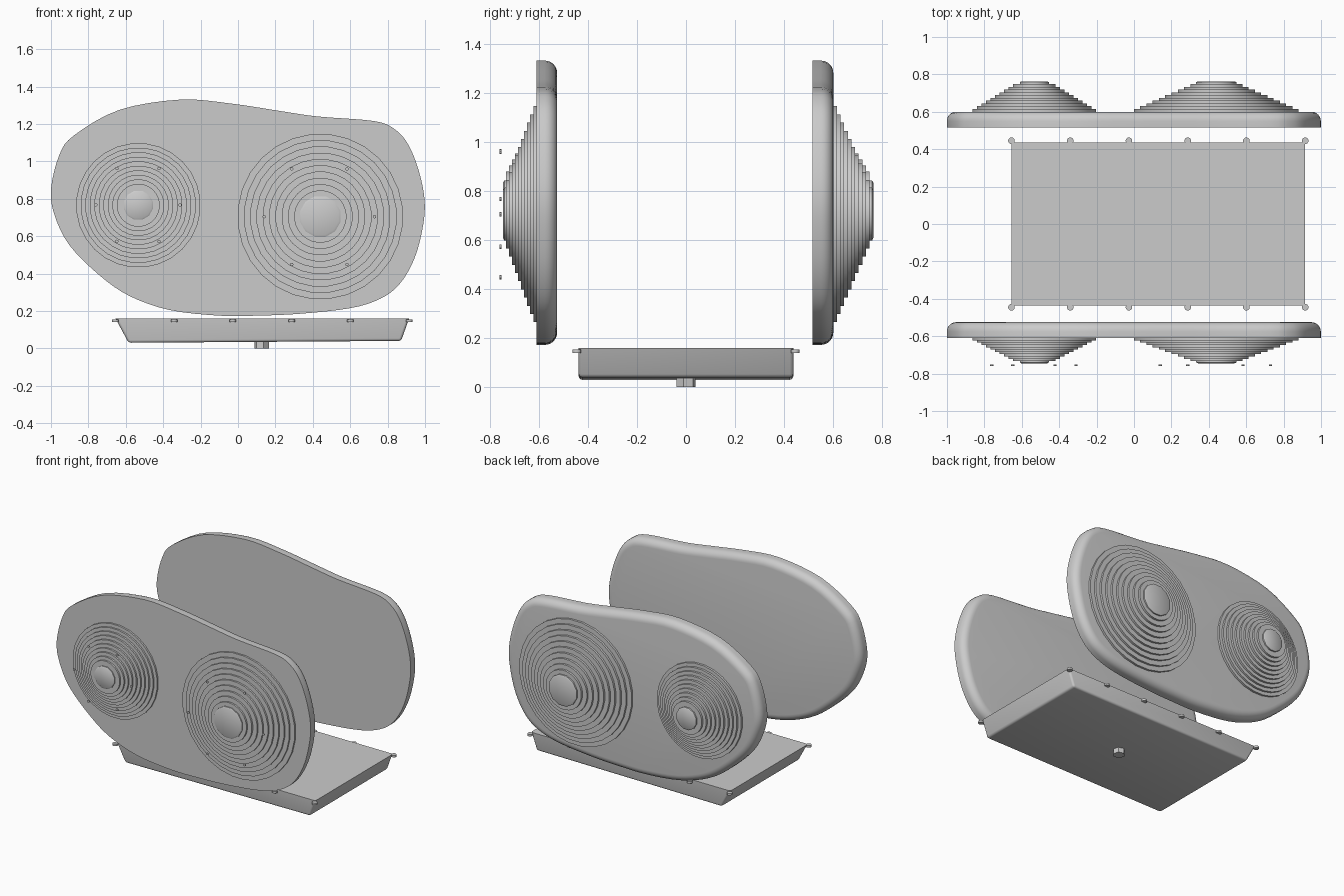
import bpy
import bmesh
from math import cos, sin, pi, radians
from mathutils import Vector

cube = bpy.data.objects.get("Cube")
if cube:
    bpy.data.objects.remove(cube, do_unlink=True)

grey = bpy.data.materials.new("plain_grey")
grey.use_nodes = True
GREY = (0.6, 0.6, 0.6, 1)
grey.diffuse_color = GREY
grey.node_tree.nodes["Principled BSDF"].inputs["Base Color"].default_value = GREY


def finish(name, bm, smooth=True):
    bmesh.ops.recalc_face_normals(bm, faces=bm.faces)
    mesh = bpy.data.meshes.new(name)
    bm.to_mesh(mesh)
    bm.free()
    mesh.materials.append(grey)
    if smooth:
        mesh.shade_smooth()
        mesh.set_sharp_from_angle(angle=radians(35))
    obj = bpy.data.objects.new(name, mesh)
    bpy.context.collection.objects.link(obj)
    return obj


def skin(name, rings, smooth=True):
    """Join closed rings of points into a capped solid."""
    bm = bmesh.new()
    loops = [[bm.verts.new(p) for p in ring] for ring in rings]
    n = len(loops[0])
    for a, b in zip(loops, loops[1:]):
        for i in range(n):
            j = (i + 1) % n
            bm.faces.new((a[i], a[j], b[j], b[i]))
    bm.faces.new(loops[0])
    bm.faces.new(loops[-1])
    return finish(name, bm, smooth)


def turned(name, origin, axis, profile, sides):
    """Lathe (radius, height) pairs about an axis through origin."""
    axis, origin = Vector(axis), Vector(origin)
    u = axis.orthogonal().normalized()
    v = axis.cross(u)
    angles = [2 * pi * i / sides for i in range(sides)]
    skin(name, [[origin + axis * h + u * r * cos(a) + v * r * sin(a) for a in angles]
                for r, h in profile])


# Side panel outline, (x, z)
OUTLINE = [Vector(p) for p in (
    (-.31, 1.33), (-.635, 1.275), (-.875, 1.14), (-.955, 1.035), (-1, .85),
    (-.98, .71), (-.9, .55), (-.74, .39), (-.58, .28), (-.365, .205),
    (-.1, .175), (.1, .175), (.33, .185), (.6, .215), (.76, .265),
    (.865, .345), (.945, .485), (.99, .66), (.997, .8), (.965, .955),
    (.91, 1.09), (.84, 1.17), (.73, 1.215), (.425, 1.24), (.22, 1.27), (-.045, 1.31))]


def spline(points, steps=4):
    n, out = len(points), []
    for i in range(n):
        a, b, c, d = (points[(i + k) % n] for k in (-1, 0, 1, 2))
        for s in range(steps):
            t = s / steps
            out.append(b + (c - a) * (t / 2) + (a * 2 - b * 5 + c * 4 - d) * (t * t / 2)
                       + (b * 3 - a - c * 3 + d) * (t ** 3 / 2))
    return out


curve = spline(OUTLINE)
inward = []
for i in range(len(curve)):
    t = (curve[(i + 1) % len(curve)] - curve[i - 1]).normalized()
    inward.append(Vector((-t.y, t.x)))


def panel(name, y0, depth=0.085, r=0.05):
    layers = [(0, y0)]
    for k in range(7):
        a = pi / 2 * k / 6
        layers.append((r * (1 - cos(a)), y0 + depth - r + r * sin(a)))
    skin(name, [[(p.x + q.x * d, y, p.y + q.y * d) for p, q in zip(curve, inward)]
                for d, y in layers])


panel("front_side_panel", -0.61)
panel("rear_side_panel", 0.515)


# Stepped round covers on the outer faces
def stepped_cover(name, x, z, y, out, height, r_base, r_top, r_cap, tiers=10):
    step = height / (tiers + 1)
    profile = [(r_base, -0.01)]
    for k in range(tiers):
        r = r_base + (r_top - r_base) * k / (tiers - 1)
        if k:
            profile.append((r, k * step))
        profile.append((r, (k + 1) * step))
    turned(name, (x, y, z), (0, out, 0), profile, 28)
    turned(name + "_cap", (x, y, z), (0, out, 0),
           [(r_cap, height - step * 1.5), (r_cap, height - 0.005),
            (r_cap * 0.9, height)], 12)


for side, y, out, height in (("front", -0.61, -1, 0.135), ("rear", 0.6, 1, 0.163)):
    stepped_cover(side + "_small_cover", -0.533, 0.765, y, out, height, 0.333, 0.115, 0.08)
    stepped_cover(side + "_large_cover", 0.44, 0.705, y, out, height, 0.443, 0.14, 0.112)

# Rings of little studs in front of the front covers
for label, x, z, r in (("small", -0.535, 0.767, 0.225), ("large", 0.435, 0.704, 0.295)):
    for k in range(6):
        a = k * pi / 3
        turned(f"{label}_cover_stud_{k + 1}", (x + r * cos(a), -0.752, z + r * sin(a)),
               (0, -1, 0), [(0.009, 0), (0.009, 0.007)], 8)

# Tray with sloping ends
bm = bmesh.new()
ends = [(-.655, .16), (-.585, .03), (.872, .04), (.915, .16)]
near, far = ([bm.verts.new((x, y, z)) for x, z in ends] for y in (-.437, .437))
bm.faces.new(near)
bm.faces.new(far)
for i in range(4):
    bm.faces.new((near[i - 1], near[i], far[i], far[i - 1]))
bmesh.ops.recalc_face_normals(bm, faces=bm.faces)
top = max(v.co.z for v in bm.verts) - 0.001
soft = [e for e in bm.edges if any(v.co.z < top for v in e.verts)]
bmesh.ops.bevel(bm, geom=soft, offset=0.014, segments=3, profile=0.5, affect='EDGES')
finish("tray", bm)

# Tray bolts and drain plug
for side, y in (("front", -0.445), ("rear", 0.445)):
    for k in range(6):
        turned(f"{side}_tray_bolt_{k + 1}", (-.655 + k * .314, y, .14), (0, 0, 1),
               [(.018, 0), (.018, .014)], 12)
turned("drain_plug", (0.127, 0, 0), (0, 0, 1), [(0.04, 0), (0.04, 0.045)], 6)
